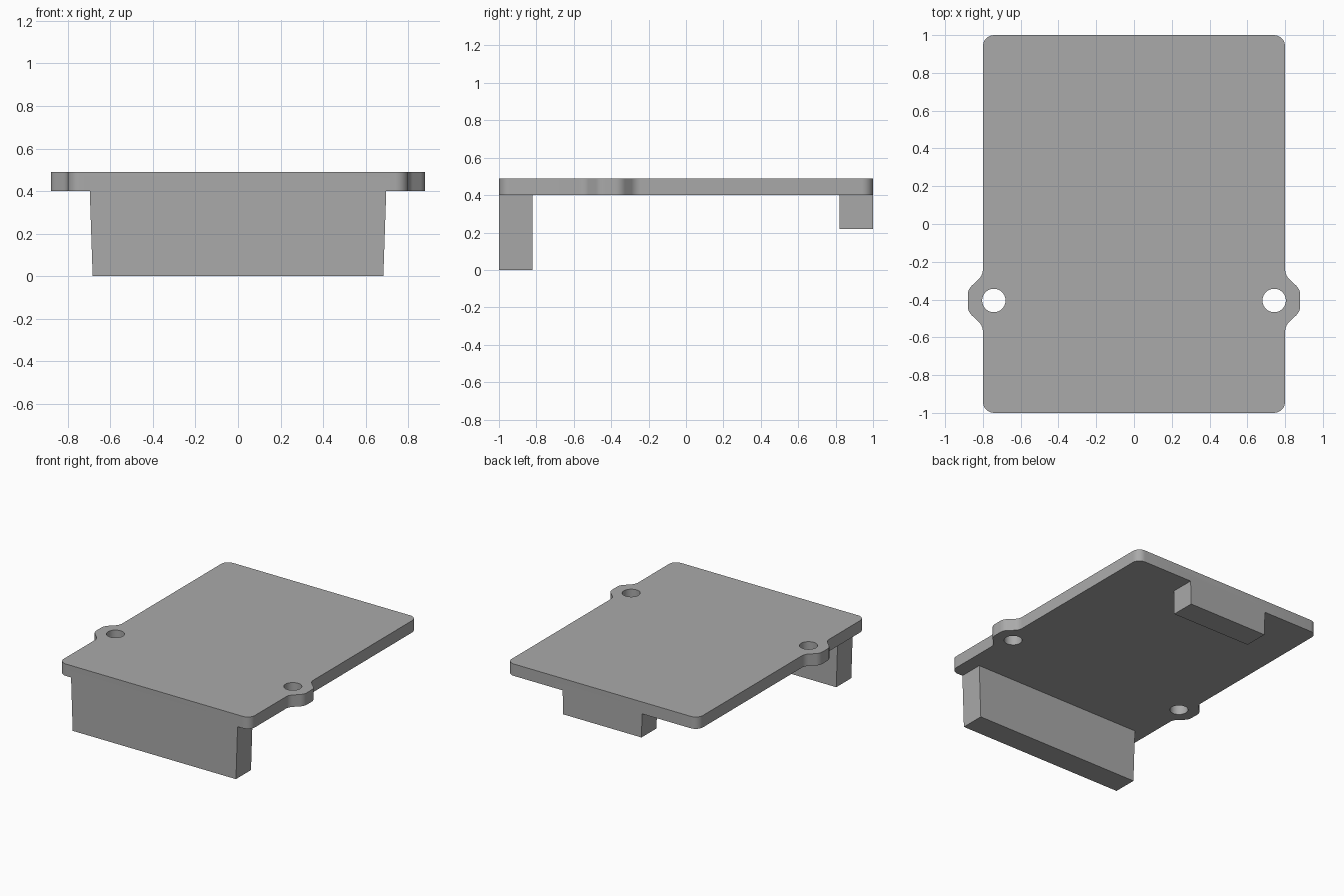
import bpy, bmesh, math
from mathutils import Vector

cube = bpy.data.objects.get("Cube")
if cube:
    bpy.data.objects.remove(cube, do_unlink=True)

PLATE_BOTTOM, PLATE_TOP = 0.4, 0.49
TAB_Y = -0.405

grey = bpy.data.materials.new("plain grey")
grey.use_nodes = True
colour = (0.4, 0.4, 0.4, 1)
grey.diffuse_color = colour
grey.node_tree.nodes["Principled BSDF"].inputs["Base Color"].default_value = colour


def fillet(corners, steps=8):
    """Round each (x, y, radius) corner of a closed outline."""
    outline = []
    for i, (x, y, radius) in enumerate(corners):
        p = Vector((x, y))
        a = (Vector(corners[i - 1][:2]) - p).normalized()
        b = (Vector(corners[(i + 1) % len(corners)][:2]) - p).normalized()
        half = a.angle(b) / 2
        centre = p + (a + b).normalized() * radius / math.sin(half)
        start = p + a * radius / math.tan(half) - centre
        end = p + b * radius / math.tan(half) - centre
        sweep = math.atan2(start.x * end.y - start.y * end.x, start.dot(end))
        for s in range(steps + 1):
            t = sweep * s / steps
            outline.append((centre.x + start.x * math.cos(t) - start.y * math.sin(t),
                            centre.y + start.x * math.sin(t) + start.y * math.cos(t)))
    return outline


def prism(name, points, offset):
    """Extrude a planar outline along an offset vector."""
    bm = bmesh.new()
    face = bm.faces.new([bm.verts.new(p) for p in points])
    new = bmesh.ops.extrude_face_region(bm, geom=[face])["geom"]
    bmesh.ops.translate(bm, vec=offset, verts=[v for v in new if isinstance(v, bmesh.types.BMVert)])
    bmesh.ops.recalc_face_normals(bm, faces=bm.faces)
    mesh = bpy.data.meshes.new(name)
    bm.to_mesh(mesh)
    bm.free()
    mesh.materials.append(grey)
    obj = bpy.data.objects.new(name, mesh)
    bpy.context.collection.objects.link(obj)
    return obj


def combine(target, other, operation):
    """Apply a boolean and discard the helper."""
    other.hide_render = True
    mod = target.modifiers.new(operation, "BOOLEAN")
    mod.operation, mod.solver, mod.object = operation, "EXACT", other
    bpy.context.view_layer.objects.active = target
    bpy.ops.object.modifier_apply(modifier=mod.name)
    bpy.data.objects.remove(other, do_unlink=True)


def wall(name, bottom_half, top_half, bottom, front):
    """Tapered wall under the plate, overlapping it slightly for the union."""
    top = PLATE_BOTTOM + 0.04
    profile = [(-bottom_half, front, bottom), (bottom_half, front, bottom),
               (top_half, front, top), (-top_half, front, top)]
    return prism(name, profile, (0, 0.18, 0))


# Plate with rounded corners and a screw tab on each side
right_side = [(0.8, -1, 0.06), (0.8, TAB_Y - 0.135, 0.07), (0.88, TAB_Y - 0.058, 0.07),
              (0.88, TAB_Y + 0.058, 0.07), (0.8, TAB_Y + 0.135, 0.07), (0.8, 1, 0.06)]
left_side = [(-x, y, r) for x, y, r in reversed(right_side)]
plate = prism("cover_plate", [(x, y, PLATE_BOTTOM) for x, y in fillet(right_side + left_side)],
              (0, 0, PLATE_TOP - PLATE_BOTTOM))

# Front wall and short back wall
combine(plate, wall("front_wall", 0.683, 0.698, 0, -1), "UNION")
combine(plate, wall("back_wall", 0.328, 0.333, 0.22, 0.82), "UNION")

# Screw holes
for side in (-1, 1):
    circle = [(side * 0.742 + 0.062 * math.cos(a), TAB_Y + 0.062 * math.sin(a), PLATE_BOTTOM - 0.1)
              for a in (math.tau * i / 48 for i in range(48))]
    combine(plate, prism("hole_cutter", circle, (0, 0, 0.3)), "DIFFERENCE")

# Smooth the rounded edges and keep the corners sharp
bpy.ops.object.select_all(action="DESELECT")
plate.select_set(True)
bpy.context.view_layer.objects.active = plate
bpy.ops.object.shade_smooth_by_angle(angle=math.radians(30))
